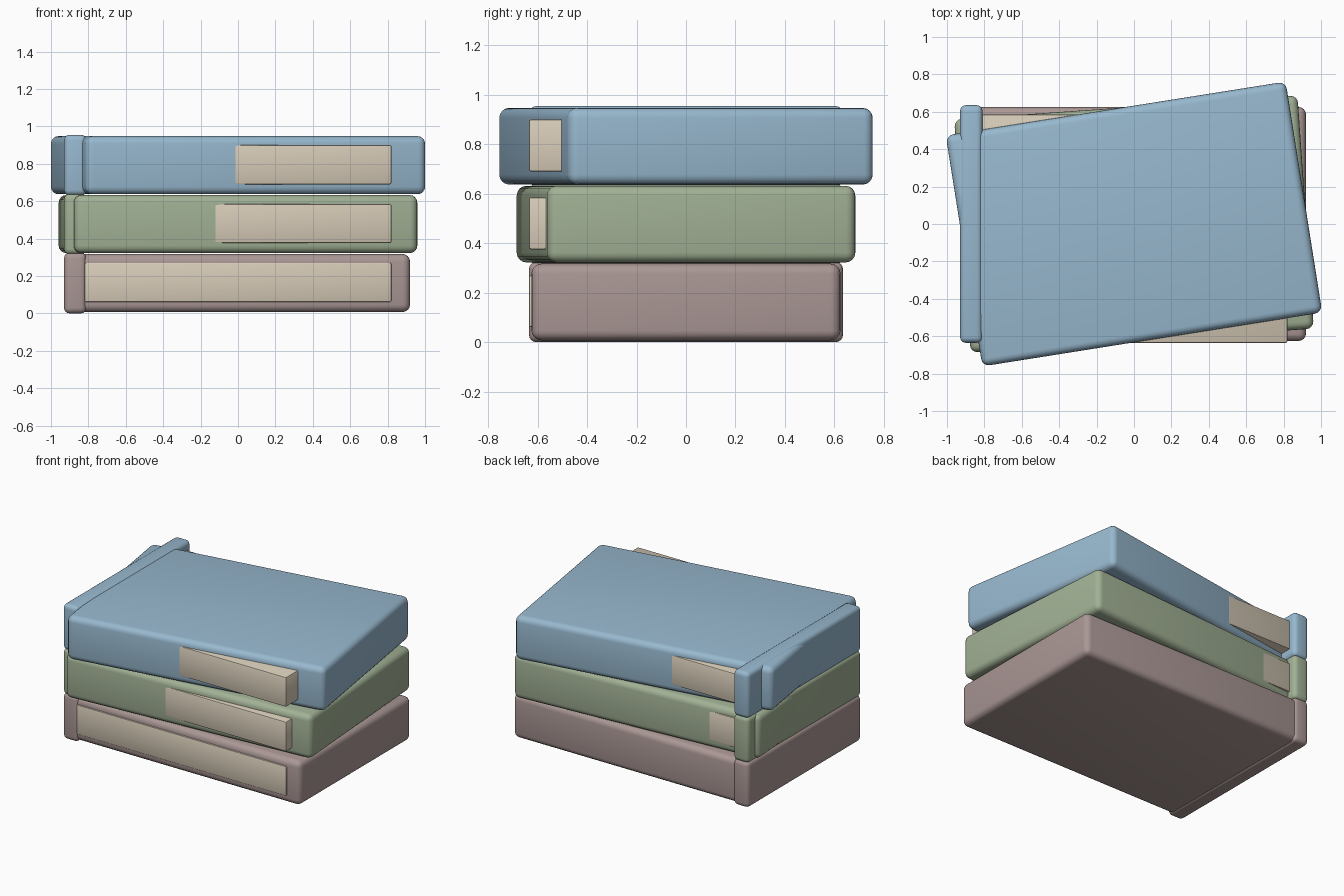
import bpy
from math import radians

if "Cube" in bpy.data.objects:
    bpy.data.objects.remove(bpy.data.objects["Cube"])


def material(name, rgb):
    mat = bpy.data.materials.new(name)
    mat.diffuse_color = (*rgb, 1)
    mat.use_nodes = True
    mat.node_tree.nodes["Principled BSDF"].inputs["Base Color"].default_value = mat.diffuse_color
    return mat


def rounded_box(name, centre, size, radius, mat, turn=0, segments=4):
    bpy.ops.mesh.primitive_cube_add(size=1, location=centre)
    ob = bpy.context.object
    ob.name = name
    ob.scale = size
    bpy.ops.object.transform_apply(location=False, rotation=False, scale=True)
    ob.rotation_euler.z = radians(turn)
    bevel = ob.modifiers.new("rounding", 'BEVEL')
    bevel.width = radius
    bevel.segments = segments
    bpy.ops.object.modifier_apply(modifier=bevel.name)
    ob.data.materials.append(mat)
    bpy.ops.object.shade_smooth_by_angle(angle=radians(35))
    return ob


paper = material("paper", (0.68, 0.60, 0.48))
books = [
    ("bottom", 0, material("mauve", (0.40, 0.31, 0.30))),
    ("middle", 4, material("green", (0.36, 0.44, 0.30))),
    ("top", 9, material("blue", (0.31, 0.48, 0.62))),
]

# Each cover is turned a little more; spines and page blocks stay square
for i, (label, turn, colour) in enumerate(books):
    z = 0.1625 + 0.315 * i
    rounded_box(f"{label}_book_cover", (0, 0, z), (1.84, 1.25, 0.31), 0.04, colour, turn)
    rounded_box(f"{label}_book_spine", (-0.87, 0, z), (0.12, 1.27, 0.325), 0.03, colour)
    rounded_box(f"{label}_book_pages", (0, -0.025, z + 0.003), (1.64, 1.22, 0.21), 0.008, paper, segments=2)
